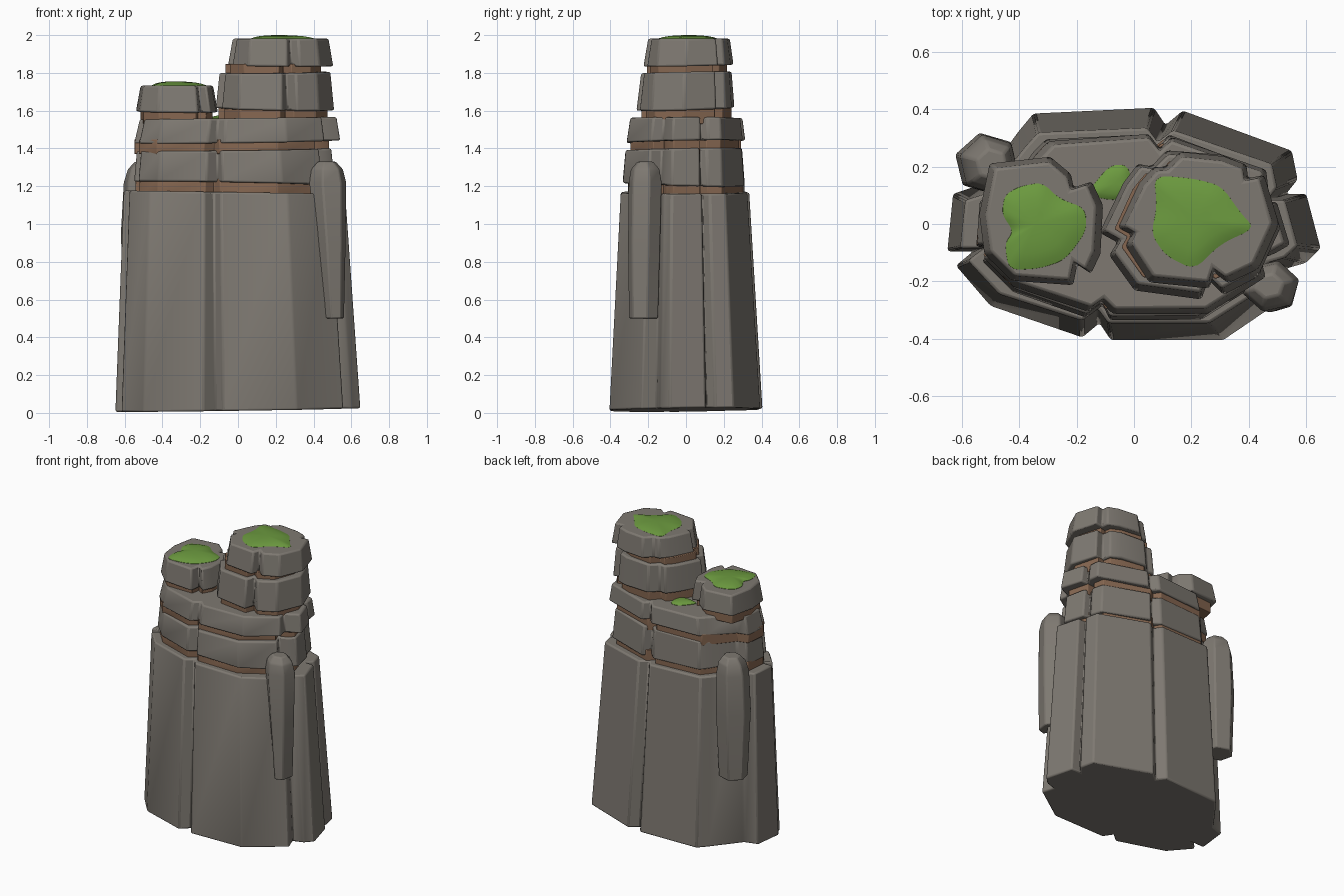
import bpy, bmesh, math, random

if "Cube" in bpy.data.objects:
    bpy.data.objects.remove(bpy.data.objects["Cube"])

random.seed(4)


def material(name, rgb):
    m = bpy.data.materials.new(name)
    m.diffuse_color = (*rgb, 1)
    m.use_nodes = True
    m.node_tree.nodes["Principled BSDF"].inputs["Base Color"].default_value = m.diffuse_color
    return m


STONE = material("grey stone", (0.208, 0.190, 0.166))
EARTH = material("brown earth", (0.240, 0.136, 0.082))
MOSS = material("green moss", (0.150, 0.325, 0.050))

# Plan outlines, counter-clockwise, with the crack notches
CLIFF = [(-.65, -.09), (-.56, -.09), (-.62, -.14), (-.50, -.28), (-.18, -.39), (-.12, -.34),
         (-.08, -.40), (.31, -.40), (.56, -.23), (.53, -.15), (.60, -.13), (.65, -.08),
         (.60, .11), (.53, .11), (.57, .16), (.55, .26), (.17, .40), (.11, .35), (.07, .41),
         (-.35, .39), (-.40, .33), (-.54, .14), (-.63, .11)]
TALL = [(-.05, -.01), (0, -.04), (-.02, -.08), (.06, -.20), (.26, -.23), (.285, -.17),
        (.33, -.21), (.44, -.16), (.50, 0), (.45, .17), (.40, .16), (.39, .21), (.32, .24),
        (.16, .26), (.11, .20), (.07, .21), (.02, .15)]
SHORT = [(-.54, .03), (-.52, -.11), (-.43, -.20), (-.21, -.21), (-.20, -.14), (-.15, -.17),
         (-.11, -.10), (-.11, .07), (-.15, .15), (-.21, .13), (-.22, .18), (-.29, .23),
         (-.50, .21)]


def finish(bm, name, mat, bevel=0.0):
    bmesh.ops.recalc_face_normals(bm, faces=bm.faces)
    me = bpy.data.meshes.new(name)
    bm.to_mesh(me)
    bm.free()
    ob = bpy.data.objects.new(name, me)
    bpy.context.collection.objects.link(ob)
    me.materials.append(mat)
    if bevel:
        mod = ob.modifiers.new("worn edges", "BEVEL")
        mod.width = bevel
        mod.segments = 2
        mod.limit_method = "ANGLE"
        mod.angle_limit = math.radians(25)
    bpy.ops.object.select_all(action="DESELECT")
    ob.select_set(True)
    bpy.context.view_layer.objects.active = ob
    bpy.ops.object.shade_smooth_by_angle(angle=math.radians(35))
    return ob


def loft(name, rings, mat, bevel=0.0, peak=None):
    """Skin a stack of rings; close the top with a face or a peak point."""
    bm = bmesh.new()
    vs = [[bm.verts.new(p) for p in r] for r in rings]
    n = len(vs[0])
    for a, b in zip(vs, vs[1:]):
        for i in range(n):
            j = (i + 1) % n
            bm.faces.new((a[i], a[j], b[j], b[i]))
    bm.faces.new(vs[0][::-1])
    if peak:
        tip = bm.verts.new(peak)
        for i in range(n):
            bm.faces.new((vs[-1][i], vs[-1][(i + 1) % n], tip))
    else:
        bm.faces.new(vs[-1])
    return finish(bm, name, mat, bevel)


def fit(outline, box):
    """Scale an outline into the box x0, x1, y0, y1."""
    xs, ys = [p[0] for p in outline], [p[1] for p in outline]
    x0, x1, y0, y1 = box
    return [(x0 + (x - min(xs)) / (max(xs) - min(xs)) * (x1 - x0),
             y0 + (y - min(ys)) / (max(ys) - min(ys)) * (y1 - y0)) for x, y in outline]


def slab(name, outline, low, high, z0, z1, mat=STONE, bevel=0.010, jitter=0.006,
         tilt0=(0, 0), tilt1=(0, 0)):
    off = [(random.uniform(-jitter, jitter), random.uniform(-jitter, jitter)) for _ in outline]
    rings = []
    for box, z, t in ((low, z0, tilt0), (high, z1, tilt1)):
        rings.append([(x + o[0], y + o[1], z + t[0] * x + t[1] * y)
                      for (x, y), o in zip(fit(outline, box), off)])
    return loft(name, rings, mat, bevel)


def band(name, outline, box, z0, z1):
    return slab(name, outline, box, box, z0, z1, EARTH, 0.004, 0.002)


# Main cliff body
slab("cliff_base", CLIFF, (-.65, .65, -.405, .405), (-.605, .57, -.345, .335), .016, 1.168,
     jitter=0, tilt0=(.015, .012), tilt1=(-.015, 0))

# Shared strata above the body
band("earth_band_low", CLIFF, (-.545, .48, -.305, .30), 1.14, 1.24)
slab("stratum_low", CLIFF, (-.55, .52, -.33, .315), (-.535, .50, -.315, .30), 1.211, 1.395,
     tilt0=(-.02, -.03), tilt1=(.012, .02))
band("earth_band_middle", CLIFF, (-.55, .48, -.295, .29), 1.37, 1.448)
slab("stratum_middle", CLIFF, (-.555, .54, -.315, .31), (-.525, .52, -.295, .295), 1.435, 1.56,
     tilt0=(.015, .02), tilt1=(.012, 0))

# Short left peak
band("earth_band_short", SHORT, (-.515, -.135, -.185, .195), 1.53, 1.605)
slab("short_cap", SHORT, (-.54, -.11, -.21, .23), (-.515, -.135, -.19, .21), 1.59, 1.732,
     tilt0=(-.01, .02))

# Tall right peak
band("earth_band_tall_low", TALL, (-.105, .475, -.235, .24), 1.53, 1.635)
slab("tall_stratum", TALL, (-.12, .505, -.265, .26), (-.10, .485, -.24, .245), 1.612, 1.80,
     tilt0=(-.02, .03), tilt1=(.012, .02))
band("earth_band_tall_high", TALL, (-.07, .44, -.21, .22), 1.78, 1.848)
slab("tall_cap", TALL, (-.055, .50, -.23, .255), (-.03, .475, -.205, .235), 1.84, 1.981,
     tilt0=(-.01, .02))


# Side buttress stones: stacked six-sided rings (z, cx, cy, rx, ry)
def buttress(name, levels, turn):
    rings = []
    for z, cx, cy, rx, ry in levels:
        rings.append([(cx + rx * math.cos(turn + i * math.tau / 6),
                       cy + ry * math.sin(turn + i * math.tau / 6), z) for i in range(6)])
    loft(name, rings, STONE, 0.008)


buttress("buttress_right", [(.50, .508, -.225, .056, .082), (.90, .492, -.222, .082, .090),
                            (1.22, .475, -.216, .103, .092), (1.29, .472, -.216, .088, .080),
                            (1.33, .470, -.216, .052, .045)], .25)
buttress("buttress_left", [(.50, -.515, .215, .095, .090), (.95, -.512, .210, .115, .110),
                           (1.22, -.505, .208, .106, .106), (1.29, -.500, .208, .088, .090),
                           (1.33, -.495, .208, .055, .055)], .75)


# Moss: low domes with softened outlines on the flat tops
def moss(name, outline, z, h):
    pts = outline
    for _ in range(2):
        soft = []
        for (ax, ay), (bx, by) in zip(pts, pts[1:] + pts[:1]):
            soft += [(ax * .8 + bx * .2, ay * .8 + by * .2), (ax * .2 + bx * .8, ay * .2 + by * .8)]
        pts = soft
    cx = sum(p[0] for p in pts) / len(pts)
    cy = sum(p[1] for p in pts) / len(pts)
    rings = [[(cx + (x - cx) * s, cy + (y - cy) * s, z + h * k) for x, y in pts]
             for s, k in ((1.01, -.3), (1, .08), (.85, .45), (.65, .75), (.35, .95))]
    loft(name, rings, MOSS, peak=(cx, cy, z + h))


moss("moss_tall", [(.07, .17), (.21, .158), (.305, .132), (.37, .04), (.42, -.015),
                   (.30, -.07), (.21, -.16), (.11, -.11), (.06, -.035), (.08, .06)], 1.98, .02)
moss("moss_short", [(-.40, .13), (-.32, .145), (-.26, .088), (-.17, .055), (-.165, -.025),
                    (-.24, -.125), (-.33, -.155), (-.435, -.16), (-.45, -.07), (-.42, -.025),
                    (-.46, .035), (-.45, .10)], 1.732, .023)
moss("moss_ledge", [(-.17, .10), (-.085, .205), (-.02, .205), (.0, .11), (-.06, .08)], 1.56, .016)
